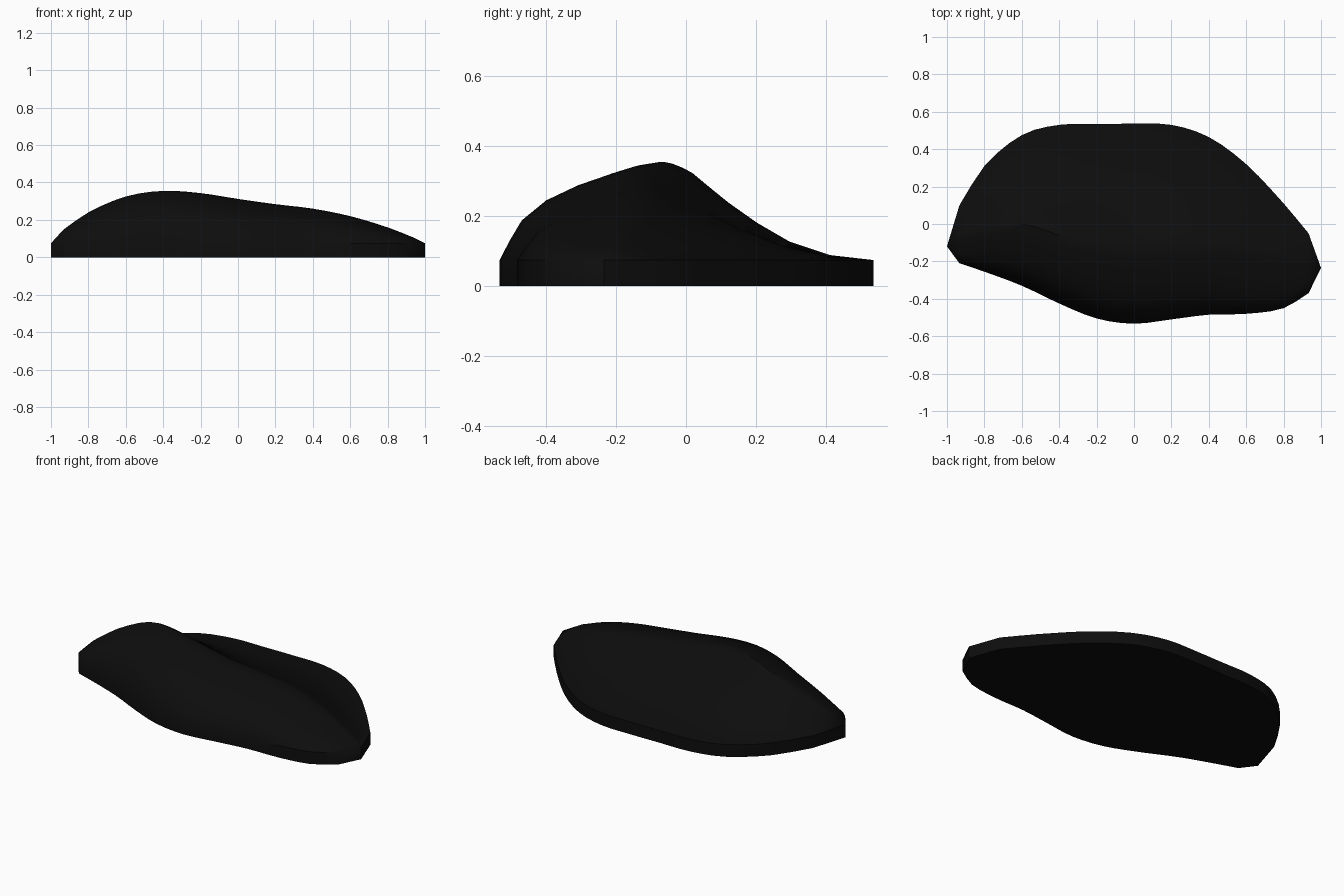
import bpy, bmesh

if "Cube" in bpy.data.objects:
    bpy.data.objects.remove(bpy.data.objects["Cube"])

RIM = 0.075
# stations along the length: x, front edge y, ridge y, back edge y, ridge z
KEYS = [
    (-0.933, -0.21, -0.07, 0.10, 0.148),
    (-0.80, -0.255, -0.03, 0.31, 0.24),
    (-0.60, -0.33, 0.00, 0.475, 0.325),
    (-0.40, -0.425, -0.06, 0.53, 0.355),
    (-0.20, -0.505, -0.11, 0.534, 0.343),
    (0.00, -0.533, -0.13, 0.536, 0.312),
    (0.20, -0.51, -0.12, 0.53, 0.284),
    (0.40, -0.485, -0.12, 0.465, 0.26),
    (0.60, -0.48, -0.14, 0.32, 0.22),
    (0.80, -0.45, -0.18, 0.11, 0.16),
    (0.933, -0.37, -0.21, -0.05, 0.108),
]
TIPS = (-1, -0.12), (1, -0.235)
# cross-section: fraction from edge to ridge (front) / ridge to edge (back), height
FRONT = [(0, 0), (.07, .23), (.15, .46), (.3, .66), (.5, .8), (.7, .9), (.86, .97), (1, 1)]
BACK = [(.06, .94), (.14, .81), (.26, .62), (.42, .40), (.6, .19), (.8, .05), (1, 0)]


def station(x):
    """Smooth interpolation between the key stations."""
    i = 0
    while i < len(KEYS) - 2 and x > KEYS[i + 1][0]:
        i += 1
    a, b = KEYS[i], KEYS[i + 1]
    p, n = KEYS[max(i - 1, 0)], KEYS[min(i + 2, len(KEYS) - 1)]
    h = b[0] - a[0]
    t = (x - a[0]) / h
    out = []
    for k in range(1, 5):
        ma = (b[k] - p[k]) / (b[0] - p[0]) * h
        mb = (n[k] - a[k]) / (n[0] - a[0]) * h
        out.append((2*t**3 - 3*t*t + 1)*a[k] + (t**3 - 2*t*t + t)*ma
                   + (3*t*t - 2*t**3)*b[k] + (t**3 - t*t)*mb)
    return out


# closed section loops: top surface, then the flat base
bm = bmesh.new()
loops = []
for i in range(-15, 16):
    x = i / 15
    if abs(i) == 15:
        y = TIPS[i > 0][1]
        f = r = b = y
        z = RIM
    else:
        f, r, b, z = station(max(-0.933, min(0.933, x)))
    pts = [(f + (r - f)*t, RIM + (z - RIM)*h) for t, h in FRONT]
    pts += [(r + (b - r)*t, RIM + (z - RIM)*h) for t, h in BACK]
    pts += [(b, 0), (f, 0)]
    loops.append([bm.verts.new((x, py, pz)) for py, pz in pts])
for a, b in zip(loops, loops[1:]):
    n = len(a)
    for j in range(n):
        k = (j + 1) % n
        bm.faces.new((a[j], a[k], b[k], b[j]))
bmesh.ops.remove_doubles(bm, verts=bm.verts, dist=1e-4)
bmesh.ops.recalc_face_normals(bm, faces=bm.faces)

mesh = bpy.data.meshes.new("sculpted_slab")
bm.to_mesh(mesh)
bm.free()
slab = bpy.data.objects.new("sculpted_slab", mesh)
bpy.context.collection.objects.link(slab)

# black finish
black = bpy.data.materials.new("black")
black.diffuse_color = (0.004, 0.004, 0.004, 1)
black.use_nodes = True
black.node_tree.nodes["Principled BSDF"].inputs["Base Color"].default_value = black.diffuse_color
mesh.materials.append(black)

# smooth surface with a sharp rim
bpy.context.view_layer.objects.active = slab
slab.select_set(True)
bpy.ops.object.shade_smooth_by_angle(angle=0.6)
